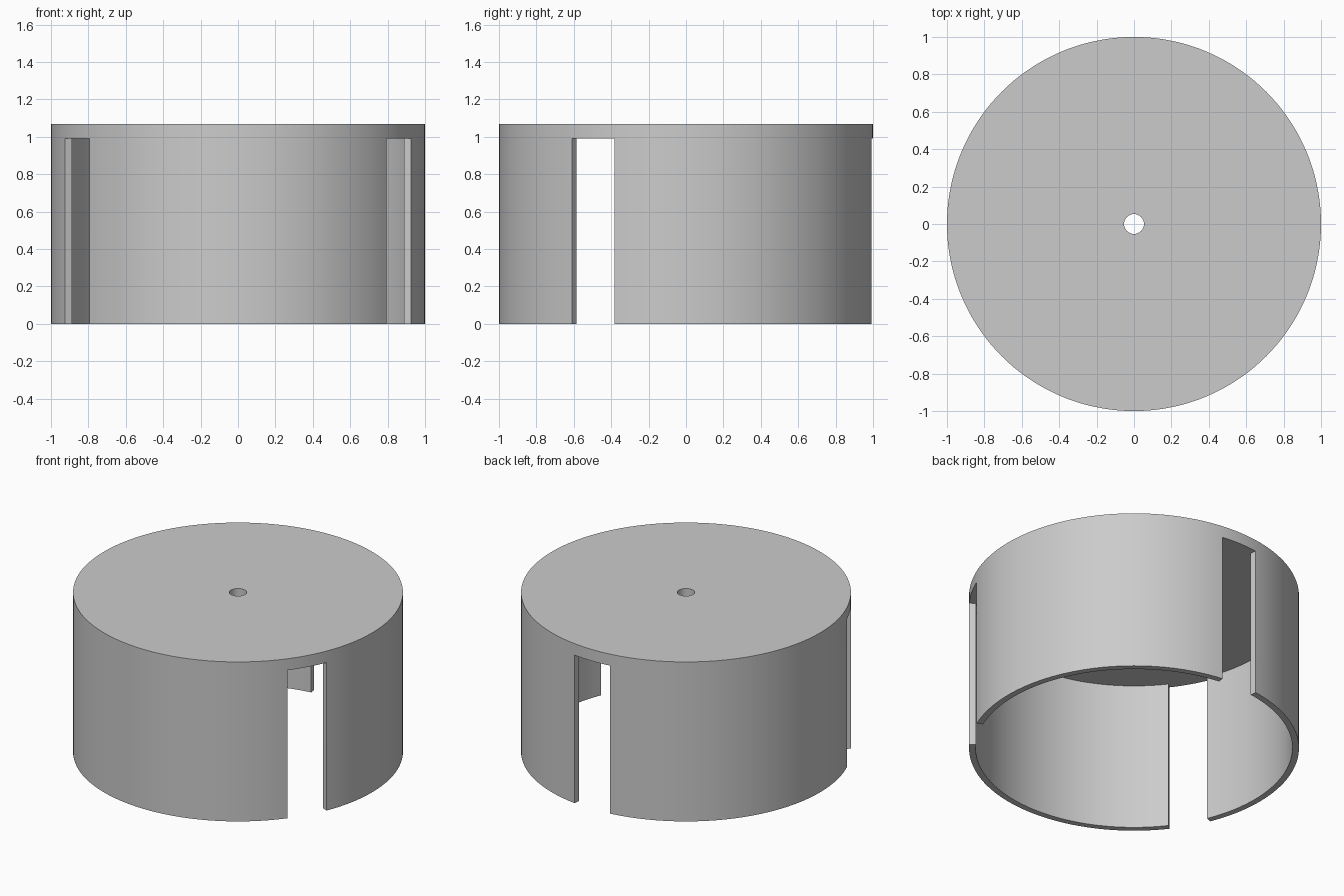
import bpy
import bmesh
import math

cube = bpy.data.objects.get("Cube")
if cube:
    bpy.data.objects.remove(cube, do_unlink=True)

SEGMENTS = 144
OUTER, INNER, HOLE = 1.0, 0.96, 0.053
TOP, CEILING = 1.067, 0.99
SLOT_HALF = 7.5          # half width of a slot in degrees

# Single matte grey
grey = bpy.data.materials.new("light_grey")
grey.use_nodes = True
colour = (0.6, 0.6, 0.6, 1)
grey.diffuse_color = colour
grey.node_tree.nodes["Principled BSDF"].inputs["Base Color"].default_value = colour

bm = bmesh.new()

# Lid: closed profile turned around z, leaving the centre hole open
profile = [(HOLE, TOP), (HOLE, CEILING), (INNER, CEILING), (OUTER, CEILING), (OUTER, TOP)]
rings = []
for i in range(SEGMENTS):
    a = math.tau * i / SEGMENTS
    rings.append([bm.verts.new((r * math.cos(a), r * math.sin(a), z)) for r, z in profile])

rim = []
for i in range(SEGMENTS):
    here, after = rings[i], rings[(i + 1) % SEGMENTS]
    # Three slots, one at the back and two toward the front corners
    angle = 360 * (i + 0.5) / SEGMENTS
    offset = abs((angle - 90 + 60) % 120 - 60)
    for j in range(len(profile)):
        k = (j + 1) % len(profile)
        face = bm.faces.new((here[j], here[k], after[k], after[j]))
        if j == 2 and offset > SLOT_HALF:
            rim.append(face)

# Walls: pull the rim down everywhere except at the slots
result = bmesh.ops.extrude_face_region(bm, geom=rim)
moved = [g for g in result["geom"] if isinstance(g, bmesh.types.BMVert)]
bmesh.ops.translate(bm, verts=moved, vec=(0, 0, -CEILING))
leftover = [f for f in rim if f.is_valid]
if leftover:
    bmesh.ops.delete(bm, geom=leftover, context="FACES_ONLY")
bmesh.ops.recalc_face_normals(bm, faces=bm.faces[:])

mesh = bpy.data.meshes.new("slotted_cap")
bm.to_mesh(mesh)
bm.free()
mesh.materials.append(grey)
cap = bpy.data.objects.new("slotted_cap", mesh)
bpy.context.collection.objects.link(cap)

# Smooth round sides with crisp corners
bpy.ops.object.select_all(action="DESELECT")
cap.select_set(True)
bpy.context.view_layer.objects.active = cap
bpy.ops.object.shade_smooth_by_angle(angle=math.radians(30))
